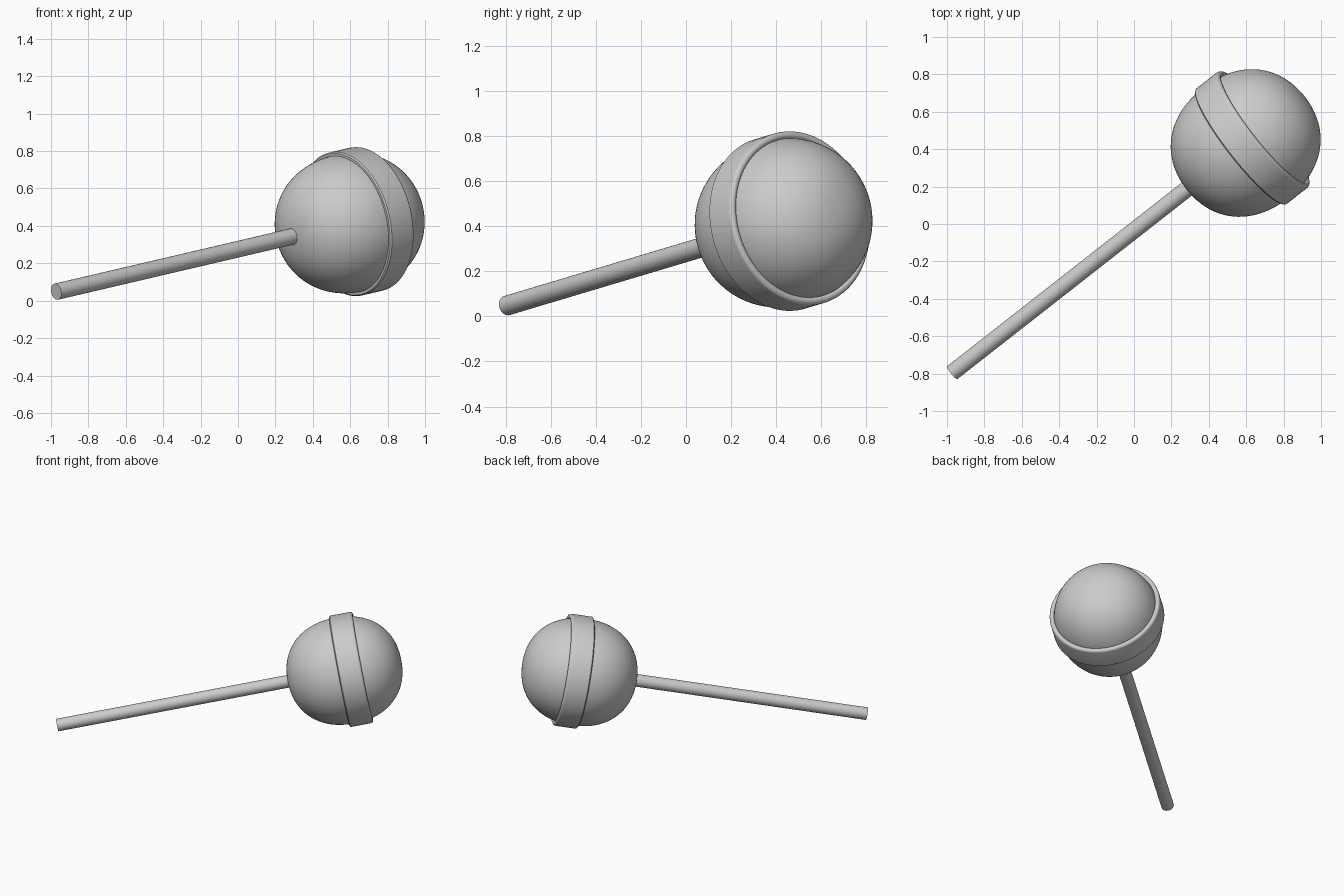
import bpy, bmesh, math
from mathutils import Vector, Matrix

cube = bpy.data.objects.get("Cube")
if cube:
    bpy.data.objects.remove(cube)

# One plain grey for every part
grey = bpy.data.materials.new("plain grey")
grey.use_nodes = True
GREY = (0.6, 0.6, 0.6, 1)
grey.diffuse_color = GREY
grey.node_tree.nodes["Principled BSDF"].inputs["Base Color"].default_value = GREY

# Common axis from the stick's free end to the middle of the candy
STICK_END = Vector((-0.972, -0.795, 0.048))
CENTRE = Vector((0.597, 0.433, 0.415))
axis = CENTRE - STICK_END
FRAME = Matrix.Translation(CENTRE) @ axis.to_track_quat('Z', 'Y').to_matrix().to_4x4()


def lathe(name, profile, closed=False, steps=96):
    """Spin (radius, height) points around the common axis."""
    bm = bmesh.new()
    verts = [bm.verts.new((r, 0, h)) for r, h in profile]
    pairs = list(zip(verts, verts[1:] + verts[:1]))
    edges = [bm.edges.new(p) for p in (pairs if closed else pairs[:-1])]
    bmesh.ops.spin(bm, geom=verts + edges, cent=(0, 0, 0), axis=(0, 0, 1),
                   angle=math.tau, steps=steps)
    bmesh.ops.remove_doubles(bm, verts=bm.verts, dist=1e-5)
    bmesh.ops.recalc_face_normals(bm, faces=bm.faces)
    mesh = bpy.data.meshes.new(name)
    bm.to_mesh(mesh)
    bm.free()
    mesh.materials.append(grey)
    obj = bpy.data.objects.new(name, mesh)
    bpy.context.collection.objects.link(obj)
    obj.matrix_world = FRAME
    bpy.ops.object.select_all(action='DESELECT')
    obj.select_set(True)
    bpy.context.view_layer.objects.active = obj
    bpy.ops.object.shade_smooth_by_angle(angle=math.radians(35))
    return obj


# Candy ball: slightly squared round, a little longer along the stick
POWER = 2 / 2.2
ball = []
for i in range(49):
    a = math.pi * i / 48
    s, c = max(math.sin(a), 0), math.cos(a)
    ball.append((0.372 * s ** POWER if 0 < i < 48 else 0,
                 -0.4 * math.copysign(abs(c) ** POWER, c)))
lathe("candy_ball", ball)

# Raised band: crisp edge toward the stick, rounded lip on the far side
LIP = 0.018
band = [(0.33, -0.035), (0.385, -0.035), (0.392, -0.028)]
for i in range(9):
    a = math.pi * i / 8
    band.append((0.374 + LIP * math.cos(a), 0.112 + LIP * math.sin(a)))
band.append((0.33, 0.112))
lathe("candy_band", band, closed=True)

# Stick: plain rod running into the ball
ROD = 0.044
lathe("stick", [(0, -axis.length), (ROD, -axis.length), (ROD, -0.3), (0, -0.3)], steps=32)
